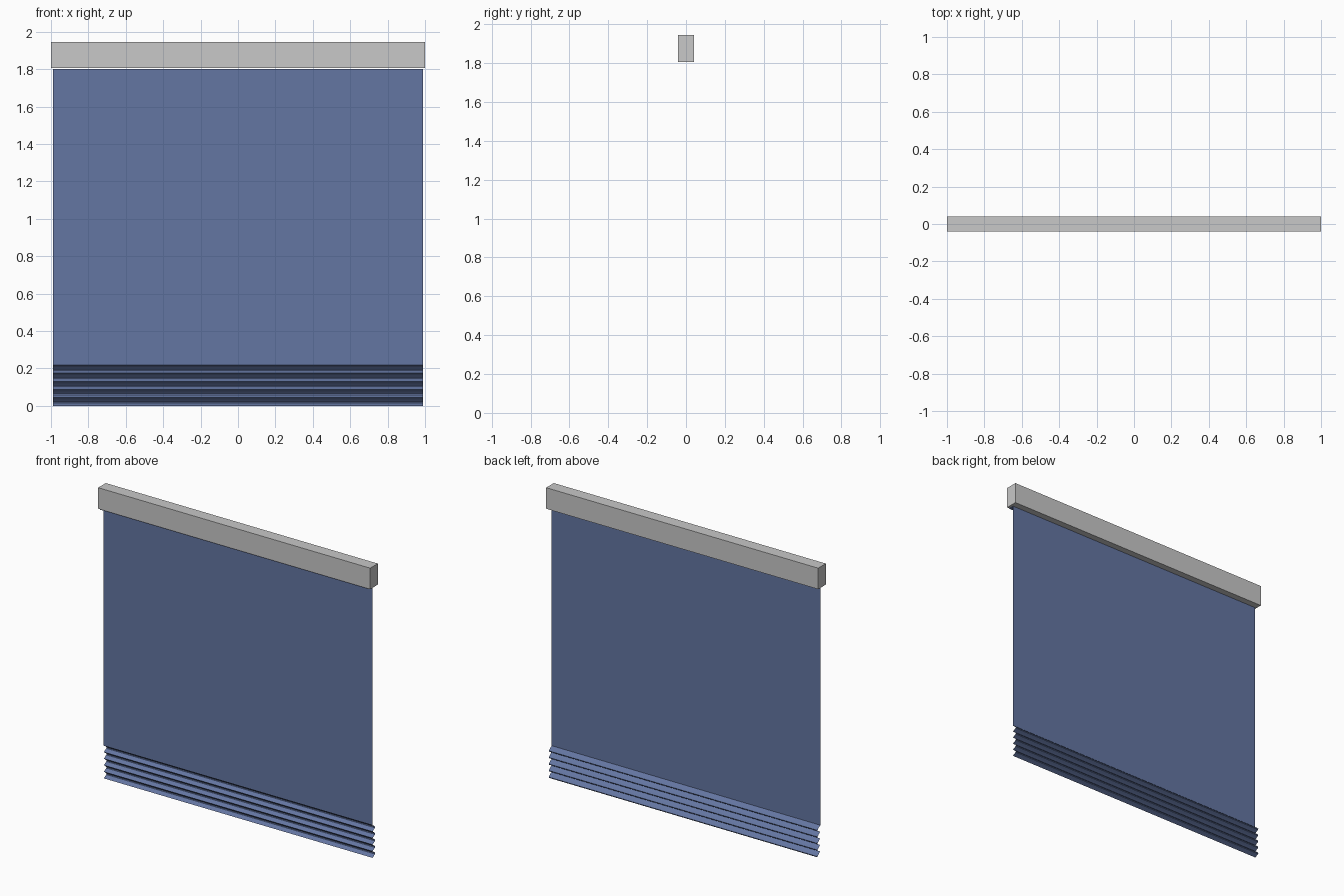
import bpy
import bmesh

cube = bpy.data.objects.get("Cube")
if cube:
    bpy.data.objects.remove(cube, do_unlink=True)


def material(name, rgb):
    m = bpy.data.materials.new(name)
    m.use_nodes = True
    m.diffuse_color = (*rgb, 1)
    m.node_tree.nodes["Principled BSDF"].inputs["Base Color"].default_value = (*rgb, 1)
    return m


def add_object(name, bm, mat):
    mesh = bpy.data.meshes.new(name)
    bm.to_mesh(mesh)
    bm.free()
    mesh.materials.append(mat)
    obj = bpy.data.objects.new(name, mesh)
    bpy.context.collection.objects.link(obj)
    return obj


def sheet(name, profile, half_width, mat):
    """Sweep a (y, z) profile across the width as a thin cloth surface."""
    bm = bmesh.new()
    rows = [[bm.verts.new((x, y, z)) for x in (-half_width, half_width)] for y, z in profile]
    for a, b in zip(rows, rows[1:]):
        bm.faces.new((a[0], b[0], b[1], a[1]))
    return add_object(name, bm, mat)


grey = material("light grey rail", (0.578, 0.578, 0.578))
blue = material("blue fabric", (0.127, 0.18, 0.36))

# Headrail box
RAIL_BOTTOM, RAIL_TOP, RAIL_DEPTH = 1.805, 1.945, 0.08
bm = bmesh.new()
bmesh.ops.create_cube(bm, size=1)
for v in bm.verts:
    v.co.x *= 2
    v.co.y *= RAIL_DEPTH
    v.co.z = RAIL_TOP if v.co.z > 0 else RAIL_BOTTOM
add_object("headrail", bm, grey)

# Fabric: tucked under the rail, hanging flat, then gathered in pleats
FOLD_TOP, PLEATS = 0.218, 5
pitch = FOLD_TOP / PLEATS
profile = [(-0.04, 1.802), (0, 1.802), (0, FOLD_TOP)]
pleat = [(0.018, 0.25), (0.03, 0.52), (0.028, 0.65), (0.014, 0.83), (0.002, 1)]
for i in range(PLEATS):
    profile += [(y, FOLD_TOP - (i + t) * pitch) for y, t in pleat]
sheet("shade_fabric", profile, 0.988, blue)
